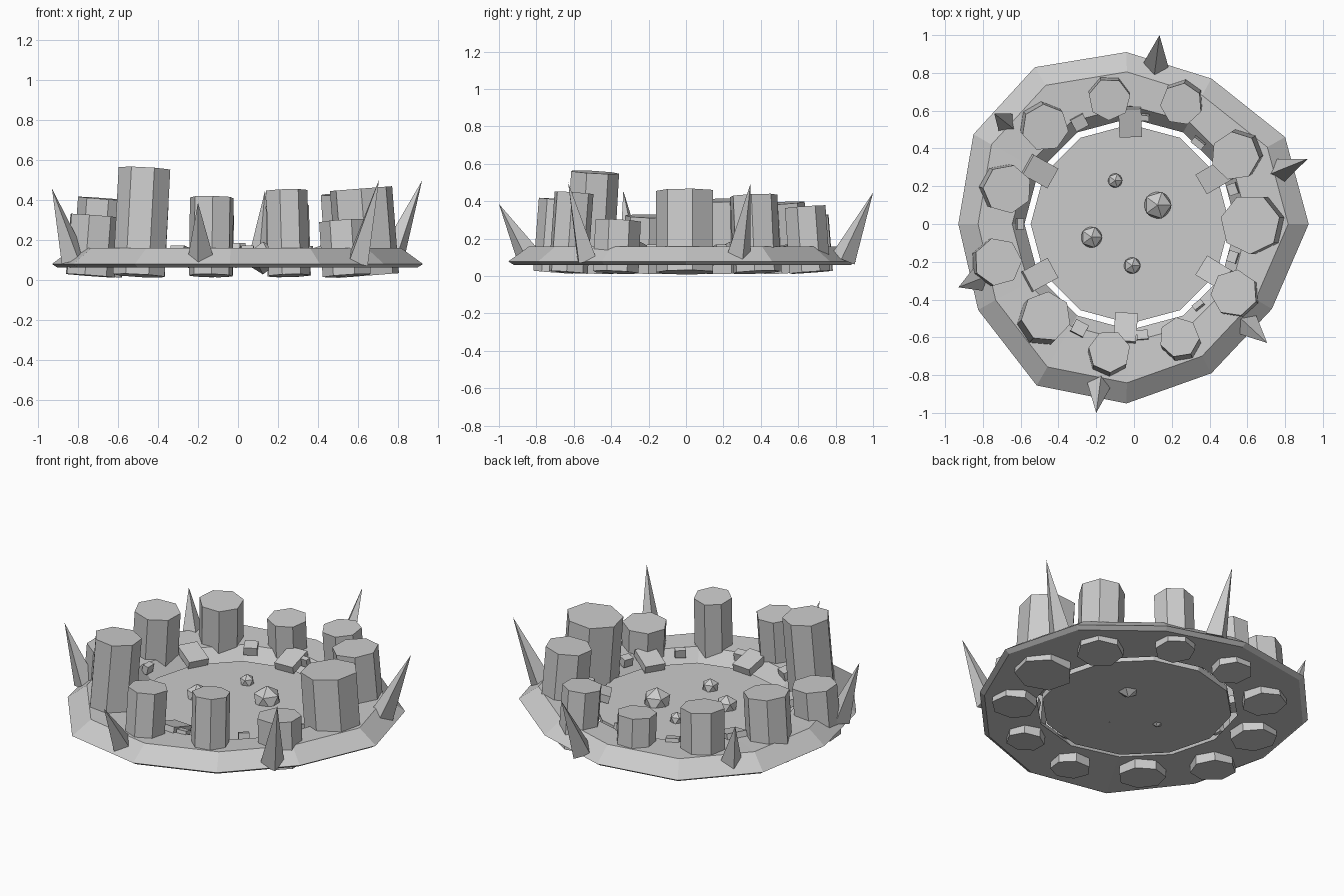
import bpy, bmesh
from math import cos, sin, atan2, radians, pi
from mathutils import Vector, Matrix

if "Cube" in bpy.data.objects:
    bpy.data.objects.remove(bpy.data.objects["Cube"])


def make_object(name, bm):
    bmesh.ops.recalc_face_normals(bm, faces=bm.faces)
    me = bpy.data.meshes.new(name)
    bm.to_mesh(me)
    bm.free()
    ob = bpy.data.objects.new(name, me)
    bpy.context.collection.objects.link(ob)
    return ob


def prism(name, bottom, top, r1, r2, sides, spin):
    """Cone or column between two points."""
    a, b = Vector(bottom), Vector(top)
    d = b - a
    tilt = Vector((0, 0, 1)).rotation_difference(d).to_matrix().to_4x4()
    bm = bmesh.new()
    bmesh.ops.create_cone(bm, cap_ends=True, segments=sides, radius1=r1, radius2=r2,
                          depth=d.length,
                          matrix=Matrix.Translation((a + b) / 2) @ tilt @ Matrix.Rotation(spin, 4, 'Z'))
    bmesh.ops.remove_doubles(bm, verts=bm.verts, dist=1e-5)
    return make_object(name, bm)


def block(name, loc, size, turn, pitch=0):
    bm = bmesh.new()
    m = (Matrix.Translation(loc) @ Matrix.Rotation(turn, 4, 'Z') @ Matrix.Rotation(pitch, 4, 'Y')
         @ Matrix.Diagonal((*size, 1)))
    bmesh.ops.create_cube(bm, size=1, matrix=m)
    return make_object(name, bm)


# Rough twelve-sided stone ring with sloping outer and inner banks
outline = [(.925, 0), (.80, .46), (.41, .77), (-.04, .91), (-.525, .83), (-.85, .475),
           (-.93, 0), (-.825, -.455), (-.515, -.855), (-.04, -.95), (.41, -.79), (.73, -.45)]
bm = bmesh.new()
rings = []
for i, (x, y) in enumerate(outline):
    a = i * pi / 6
    u = Vector((cos(a), sin(a)))
    c = Vector((-.02, 0))
    o = Vector((x, y)) - c
    section = [(c + o * .97, .06), (c + o, .078), (c + o * .885, .157),
               (c + u * .625, .15), (c + u * .56, .065)]
    rings.append([bm.verts.new((p.x, p.y, z)) for p, z in section])
for i in range(12):
    p, q = rings[i], rings[(i + 1) % 12]
    for j in range(5):
        k = (j + 1) % 5
        bm.faces.new((p[j], q[j], q[k], p[k]))
make_object("stone_ring", bm)

# Inner floor disc
prism("floor_disc", (-.02, 0, .06), (-.02, 0, .095), .527, .527, 12, 0)

# Seven-sided columns leaning slightly inward: top x, top y, top z, radius
columns = [(.615, 0, .455, .16), (.535, .36, .43, .13), (.25, .635, .37, .112),
           (-.13, .66, .32, .112), (-.47, .51, .39, .125), (-.67, .185, .405, .13),
           (-.72, -.20, .32, .128), (-.465, -.49, .555, .133), (-.13, -.675, .41, .112),
           (.24, -.60, .445, .107), (.53, -.365, .295, .125)]
for x, y, z, r in columns:
    a = atan2(y, x)
    shift = sin(radians(4.5)) * (z - .02)
    prism("column", (x + cos(a) * shift, y + sin(a) * shift, .02), (x, y, z), r, r, 7, a + pi)

# Spikes leaning out from the rim: base point, tip point
spikes = [((.115, .84, .09), (.135, 1.0, .445)), ((.765, .28, .1), (.92, .345, .495)),
          ((-.67, .53, .1), (-.74, .585, .37)), ((-.82, -.29, .1), (-.93, -.335, .455)),
          ((-.185, -.84, .1), (-.2, -1.0, .385)), ((.6, -.53, .09), (.705, -.63, .5))]
for base, tip in spikes:
    prism("spike", base, tip, .068, 0, 4, atan2(base[1], base[0]))

# Sloping slabs bridging ring and floor
for x, y in [(.425, .25), (-.02, .54), (-.5, .28), (-.5, -.27), (-.045, -.55), (.425, -.26)]:
    block("bridge_slab", (x, y, .14), (.155, .12, .045), atan2(y, x), radians(-16))

# Small rubble bricks on the inner bank: x, y, length, width
rubble = [(-.29, .54, .07, .075), (.055, .565, .03, .05), (.34, .43, .035, .07),
          (.525, .185, .05, .06), (.525, -.175, .05, .06), (.34, -.43, .03, .06),
          (.045, -.59, .05, .06), (-.29, -.555, .07, .075), (-.605, 0, .035, .06)]
for x, y, l, w in rubble:
    block("rubble_brick", (x, y, .14), (l, w, .05), atan2(y, x), radians(-12))

# Faceted pebbles on the floor
for x, y, r in [(.125, .10, .082), (-.225, -.07, .064), (-.10, .23, .043), (-.01, -.22, .05)]:
    bm = bmesh.new()
    bmesh.ops.create_icosphere(bm, subdivisions=1, radius=r, matrix=Matrix.Translation((x, y, .108)))
    make_object("pebble", bm)
